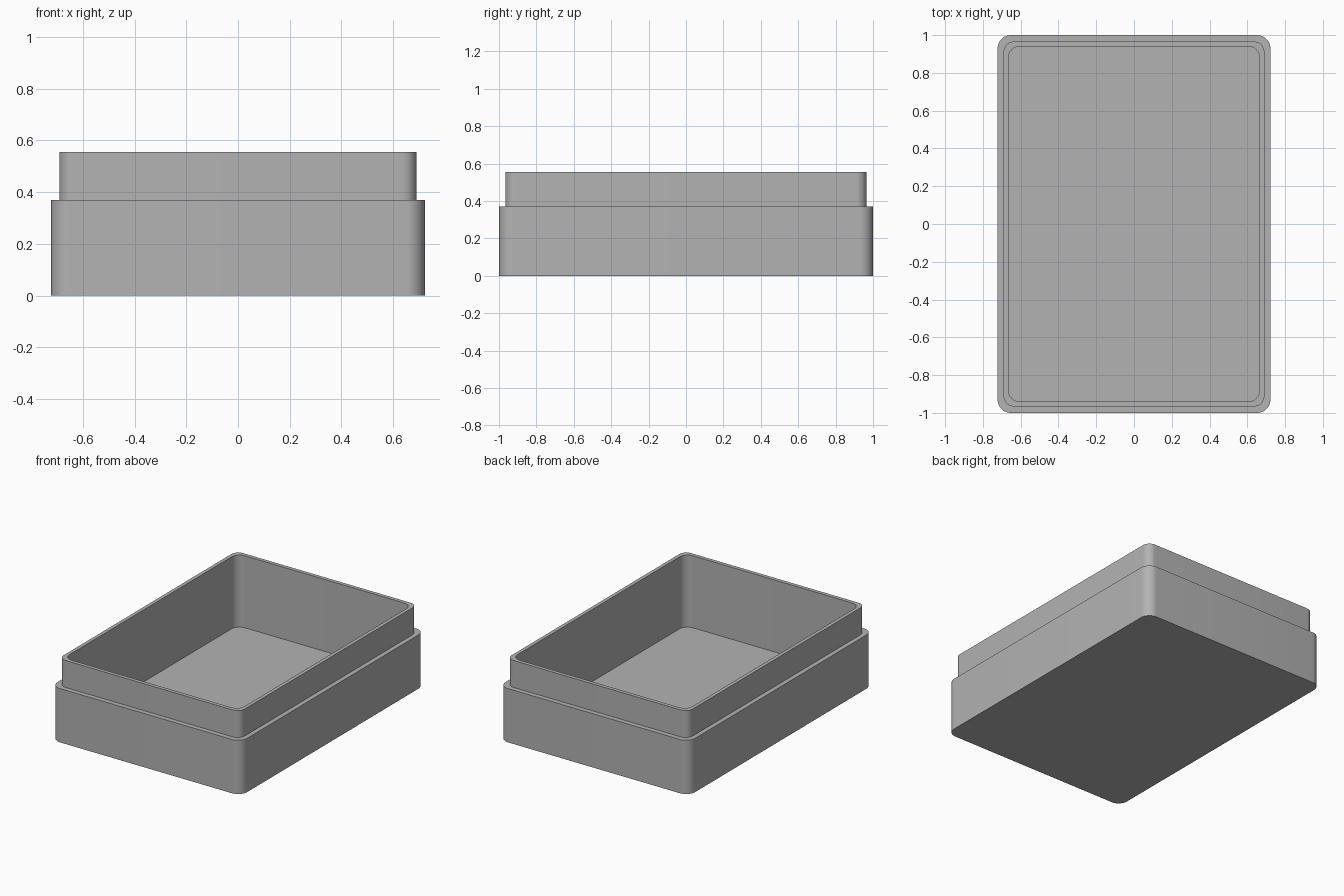
import bpy, bmesh
from math import cos, sin, pi, radians

cube = bpy.data.objects.get("Cube")
if cube:
    bpy.data.objects.remove(cube, do_unlink=True)

# Single plastic colour
grey = bpy.data.materials.new("plain grey")
grey.use_nodes = True
colour = (0.45, 0.45, 0.45, 1)
grey.diffuse_color = colour
grey.node_tree.nodes["Principled BSDF"].inputs["Base Color"].default_value = colour

STEPS = 12  # segments per rounded corner


def rounded_ring(bm, half_x, half_y, radius, z):
    """Loop of vertices round a rounded rectangle."""
    ring = []
    for corner, (sx, sy) in enumerate([(1, 1), (-1, 1), (-1, -1), (1, -1)]):
        for i in range(STEPS + 1):
            a = (corner + i / STEPS) * pi / 2
            ring.append(bm.verts.new((sx * (half_x - radius) + radius * cos(a),
                                      sy * (half_y - radius) + radius * sin(a), z)))
    return ring


# Outlines: half width, half depth, corner radius
body = (0.722, 1.0, 0.07)
lip = (0.69, 0.966, 0.055)
cavity = (0.665, 0.94, 0.06)
floor_z, shoulder_z, rim_z = 0.06, 0.37, 0.555

# Tray: outer wall, shoulder, raised lip, rim, inner wall and floor
bm = bmesh.new()
sections = [(body, 0), (body, shoulder_z), (lip, shoulder_z),
            (lip, rim_z), (cavity, rim_z), (cavity, floor_z)]
rings = [rounded_ring(bm, *outline, z) for outline, z in sections]
for low, high in zip(rings, rings[1:]):
    for i in range(len(low)):
        j = (i + 1) % len(low)
        bm.faces.new((low[i], low[j], high[j], high[i]))
bm.faces.new(rings[0][::-1])
bm.faces.new(rings[-1])

mesh = bpy.data.meshes.new("box_base")
bm.to_mesh(mesh)
bm.free()
mesh.materials.append(grey)
box = bpy.data.objects.new("box_base", mesh)
bpy.context.collection.objects.link(box)

# Smooth corners, crisp rims
bpy.ops.object.select_all(action="DESELECT")
box.select_set(True)
bpy.context.view_layer.objects.active = box
bpy.ops.object.shade_smooth_by_angle(angle=radians(30))
